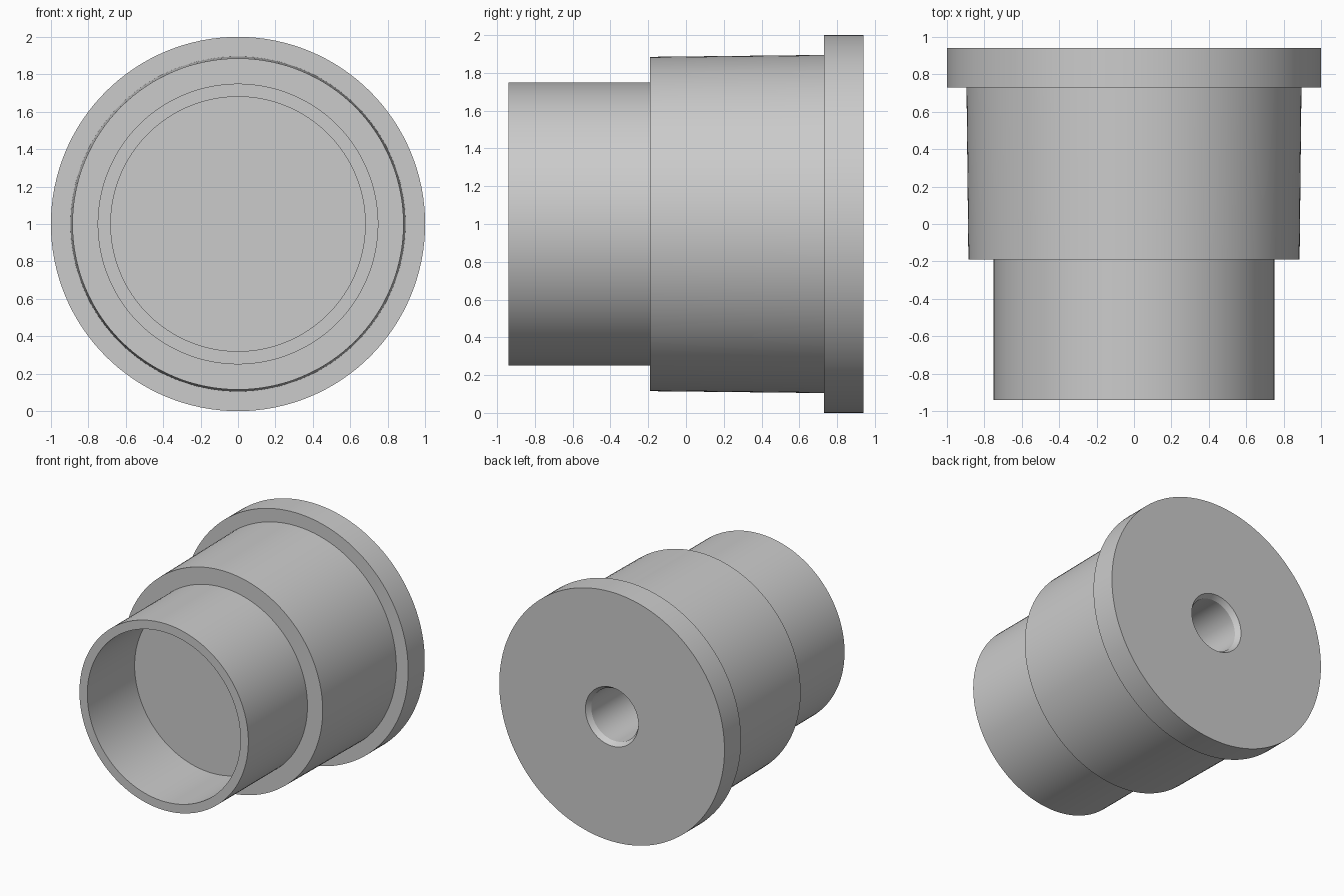
import bpy, bmesh, math
from mathutils import Vector

cube = bpy.data.objects.get("Cube")
if cube:
    bpy.data.objects.remove(cube, do_unlink=True)

grey = bpy.data.materials.new("plain grey")
grey.use_nodes = True
colour = (0.6, 0.6, 0.6, 1.0)
grey.diffuse_color = colour
grey.node_tree.nodes["Principled BSDF"].inputs["Base Color"].default_value = colour

CENTRE = Vector((0, 0, 1))
SEGMENTS = 128


def lathe(name, profile):
    """Revolve (radius, y) points about the front-to-back axis."""
    bm = bmesh.new()
    verts = [bm.verts.new((r, y, CENTRE.z)) for r, y in profile]
    edges = [bm.edges.new(pair) for pair in zip(verts, verts[1:])]
    bmesh.ops.spin(bm, geom=verts + edges, cent=CENTRE, axis=(0, 1, 0),
                   angle=math.tau, steps=SEGMENTS)
    bmesh.ops.remove_doubles(bm, verts=bm.verts, dist=0.0005)
    bmesh.ops.recalc_face_normals(bm, faces=bm.faces)
    mesh = bpy.data.meshes.new(name)
    bm.to_mesh(mesh)
    bm.free()
    mesh.materials.append(grey)
    obj = bpy.data.objects.new(name, mesh)
    bpy.context.collection.objects.link(obj)
    bpy.ops.object.select_all(action="DESELECT")
    obj.select_set(True)
    bpy.context.view_layer.objects.active = obj
    bpy.ops.object.shade_smooth_by_angle(angle=math.radians(30))
    return obj


front_socket = [(0, -0.34), (0.68, -0.34), (0.68, -0.94)]
front_tube = [(0.75, -0.94), (0.75, -0.19)]
tapered_body = [(0.885, -0.19), (0.895, 0.73)]
back_flange = [(1, 0.73), (1, 0.94)]
# Chamfered blind bore in the back face
back_bore = [(0.235, 0.94), (0.21, 0.9), (0.21, 0.15), (0, 0.15)]

lathe("stepped_bushing",
      front_socket + front_tube + tapered_body + back_flange + back_bore)
